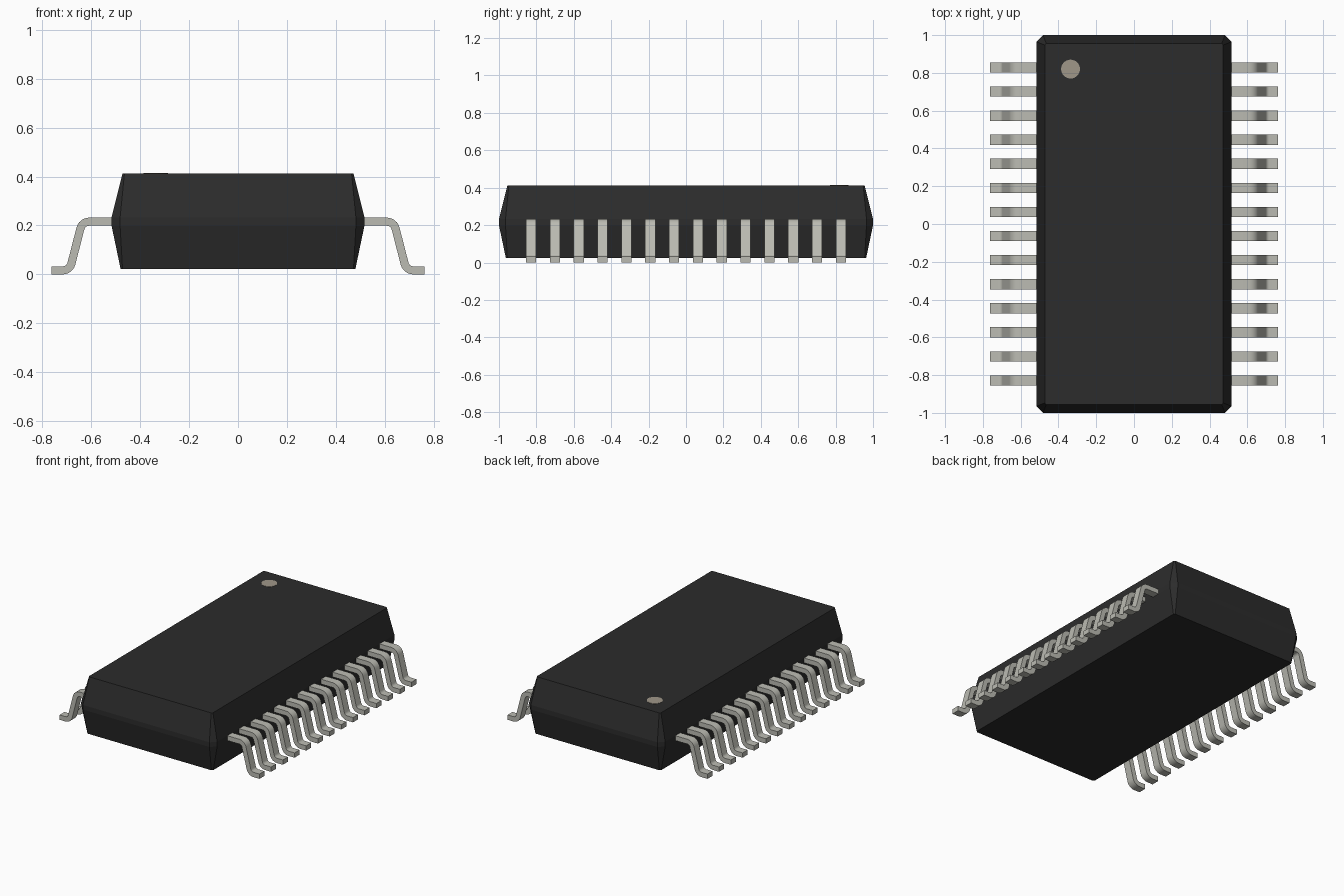
import bpy, bmesh, math
from mathutils import Vector

if "Cube" in bpy.data.objects:
    bpy.data.objects.remove(bpy.data.objects["Cube"])

PINS, PITCH, PIN_W, PIN_T = 14, 0.1274, 0.054, 0.033
TOP = 0.413


def material(name, color):
    m = bpy.data.materials.new(name)
    m.diffuse_color = (*color, 1)
    m.use_nodes = True
    m.node_tree.nodes["Principled BSDF"].inputs["Base Color"].default_value = m.diffuse_color
    return m


def add_object(name, bm, mat):
    bmesh.ops.recalc_face_normals(bm, faces=bm.faces)
    mesh = bpy.data.meshes.new(name)
    bm.to_mesh(mesh)
    bm.free()
    mesh.materials.append(mat)
    ob = bpy.data.objects.new(name, mesh)
    bpy.context.collection.objects.link(ob)
    return ob


black = material("black_plastic", (0.025, 0.025, 0.025))
metal = material("tinned_metal", (0.5, 0.5, 0.45))
tan = material("tan_mark", (0.35, 0.31, 0.25))

# Body: stacked chamfered rectangles (z, half x, half y, chamfer)
bm = bmesh.new()
rings = []
for z, a, b, c in [(0.023, 0.48, 0.963, 0.008), (0.2, 0.517, 1.0, 0.035),
                   (0.232, 0.517, 1.0, 0.035), (TOP, 0.472, 0.955, 0.008)]:
    pts = [(a, -b + c), (a, b - c), (a - c, b), (-a + c, b),
           (-a, b - c), (-a, -b + c), (-a + c, -b), (a - c, -b)]
    rings.append([bm.verts.new((x, y, z)) for x, y in pts])
for lo, hi in zip(rings, rings[1:]):
    for i in range(8):
        j = (i + 1) % 8
        bm.faces.new((lo[i], lo[j], hi[j], hi[i]))
bm.faces.new(rings[0])
bm.faces.new(rings[-1])
add_object("package_body", bm, black)

# Pin one marker dot
bm = bmesh.new()
bmesh.ops.create_cone(bm, cap_ends=True, segments=32, radius1=0.05, radius2=0.05, depth=0.004)
dot = add_object("pin_one_dot", bm, tan)
dot.location = (-0.336, 0.82, TOP)


def rounded_path(pts, radius, steps=6):
    """Polyline with filleted corners, as (point, direction) pairs."""
    pts = [Vector(p) for p in pts]
    out = [(pts[0], (pts[1] - pts[0]).normalized())]
    for a, p, b in zip(pts, pts[1:], pts[2:]):
        d0, d1 = (p - a).normalized(), (b - p).normalized()
        turn = d0.angle_signed(d1)
        cut = radius * math.tan(abs(turn) / 2)
        centre = p - d0 * cut + (d1 - d0 * d0.dot(d1)).normalized() * radius
        r0 = p - d0 * cut - centre
        sign = 1 if d0.cross(d1) > 0 else -1
        for k in range(steps + 1):
            t = sign * abs(turn) * k / steps
            rot = lambda v: Vector((v.x * math.cos(t) - v.y * math.sin(t),
                                    v.x * math.sin(t) + v.y * math.cos(t)))
            out.append((centre + rot(r0), rot(d0)))
    out.append((pts[-1], (pts[-1] - pts[-2]).normalized()))
    return out


# Gull-wing pin swept along its centre line, then arrayed and mirrored
bm = bmesh.new()
h, w = PIN_T / 2, PIN_W / 2
y0 = -PITCH * (PINS - 1) / 2
path = rounded_path([(0.49, 0.2155), (0.637, 0.2155), (0.688, h), (0.762, h)], 0.037)
rings = []
for p, d in path:
    n = Vector((-d.y, d.x)) * h
    rings.append([bm.verts.new((p.x + s * n.x, y0 + y, p.y + s * n.y))
                  for s, y in [(1, -w), (1, w), (-1, w), (-1, -w)]])
for r0, r1 in zip(rings, rings[1:]):
    for i in range(4):
        j = (i + 1) % 4
        bm.faces.new((r0[i], r0[j], r1[j], r1[i]))
bm.faces.new(rings[0])
bm.faces.new(rings[-1])
pins = add_object("pins", bm, metal)
bpy.context.view_layer.objects.active = pins
pins.select_set(True)
bpy.ops.object.shade_smooth_by_angle(angle=math.radians(30))
arr = pins.modifiers.new("row", 'ARRAY')
arr.count = PINS
arr.use_relative_offset = False
arr.use_constant_offset = True
arr.constant_offset_displace = (0, PITCH, 0)
pins.modifiers.new("both_sides", 'MIRROR')
